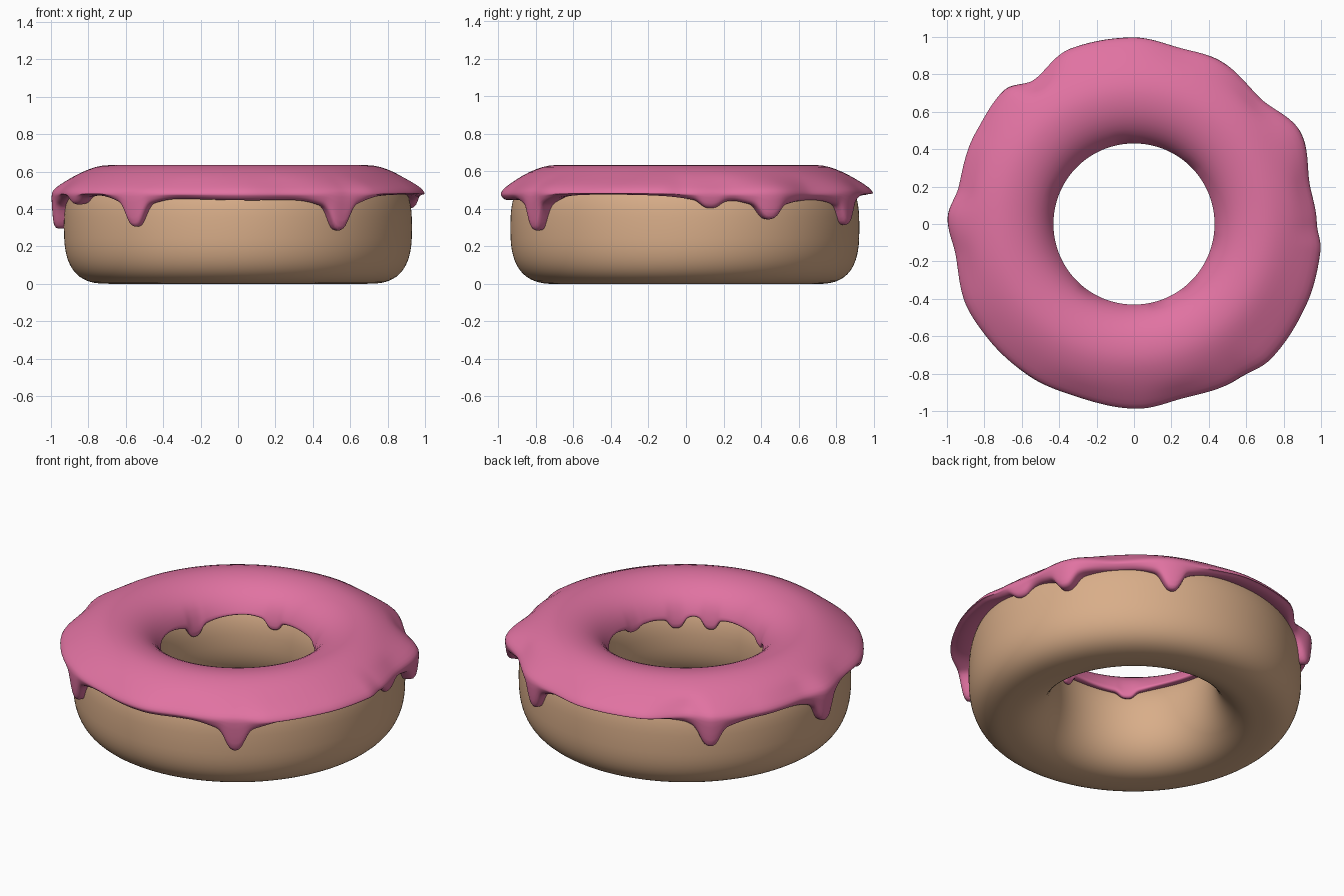
import bpy, bmesh, math

if "Cube" in bpy.data.objects:
    bpy.data.objects.remove(bpy.data.objects["Cube"])

SEG = 240


def material(name, rgb):
    m = bpy.data.materials.new(name)
    m.diffuse_color = (*rgb, 1)
    m.use_nodes = True
    m.node_tree.nodes["Principled BSDF"].inputs["Base Color"].default_value = m.diffuse_color
    return m


def ring_object(name, profile, mat):
    """Sweep a closed (radius, z) profile, which may vary with the angle, round the z axis."""
    bm = bmesh.new()
    rows = []
    for i in range(SEG):
        deg = 360 * i / SEG
        a = math.radians(deg)
        rows.append([bm.verts.new((r * math.cos(a), r * math.sin(a), z)) for r, z in profile(deg)])
    n = len(rows[0])
    for i in range(SEG):
        p, q = rows[i], rows[(i + 1) % SEG]
        for j in range(n):
            k = (j + 1) % n
            bm.faces.new((p[j], q[j], q[k], p[k]))
    bmesh.ops.recalc_face_normals(bm, faces=bm.faces)
    for f in bm.faces:
        f.smooth = True
    me = bpy.data.meshes.new(name)
    bm.to_mesh(me)
    bm.free()
    me.materials.append(mat)
    ob = bpy.data.objects.new(name, me)
    bpy.context.collection.objects.link(ob)
    return ob


def gap(a, b):
    return abs((a - b + 180) % 360 - 180)


# outer lip radius by angle (degrees)
LIP = [(0, .98), (12, .965), (29, 1.02), (45, .955), (63, .99), (75, .975), (90, 1.0),
       (110, 1.0), (125, .94), (134, 1.0), (150, .98), (168, .96), (178, 1.0), (190, .97),
       (207, 1.0), (218, .995), (235, .99), (252, .975), (272, .99), (285, .97), (304, 1.0),
       (315, 1.03), (335, 1.02), (352, 1.01), (360, .98)]
# drips: (angle, lowest z)
OUTER = [(8, .40), (27, .34), (63, .31), (133, .30), (178, .29), (207, .42), (235, .30), (304, .28)]
INNER = [(45, .42), (98, .39), (158, .36), (235, .40), (287, .38), (312, .38), (347, .41)]


def lip_radius(d):
    for (a, r), (b, s) in zip(LIP, LIP[1:]):
        if a <= d <= b:
            t = (d - a) / (b - a)
            t = t * t * (3 - 2 * t)
            return r + (s - r) * t


def edge(d, base, drips, narrow, wide):
    drop = 0
    for a, z in drips:
        g = gap(d, a)
        drop = max(drop, (base - z) * (.65 * math.exp(-(g / narrow) ** 4)
                                       + .35 * math.exp(-(g / wide) ** 2)))
    return base - drop


def dough_profile(d):
    pts = []
    for k in range(64):
        t = 2 * math.pi * k / 64
        c, s = math.cos(t), math.sin(t)
        e = 2 / 2.75 if c > 0 else 2 / 2.25
        x = math.copysign(abs(c) ** e, c)
        z = math.copysign(abs(s) ** e, s)
        w = .24 + (.006 * math.sin(math.radians(3 * d)) * (c > 0)) * abs(c)
        pts.append((.69 + w * x, .3 + .3 * z))
    return pts


def icing_profile(d):
    L = lip_radius(d)
    a = math.radians(d)
    zo = edge(d, .458 + .015 * math.sin(3 * a + 2.9), OUTER, 3.6, 9)
    zi = edge(d, .455 + .012 * math.sin(4 * a), INNER, 6, 13)
    lip = .488
    return [(.48, zi + .02), (.445, zi), (.428, zi + .012), (.432, (zi + .50) / 2),
            (.455, .525), (.505, .58), (.58, .62), (.66, .635), (.73, .634),
            (.80, .613), (.87, .58), (L - .045, .53), (L - .008, lip + .012), (L, lip - .012),
            (L - .006, lip - .012 + (zo + .02 - lip + .012) * .55), (L - .012, zo + .014),
            (L - .035, zo), (.92, zo + .006), (.88, zo + .02), (.70, .56)]


# dough ring
ring_object("dough", dough_profile, material("baked dough", (.69, .42, .25)))

# dripping icing cap
icing = ring_object("icing", icing_profile, material("pink icing", (.75, .17, .36)))
sub = icing.modifiers.new("smooth", 'SUBSURF')
sub.levels = sub.render_levels = 1
